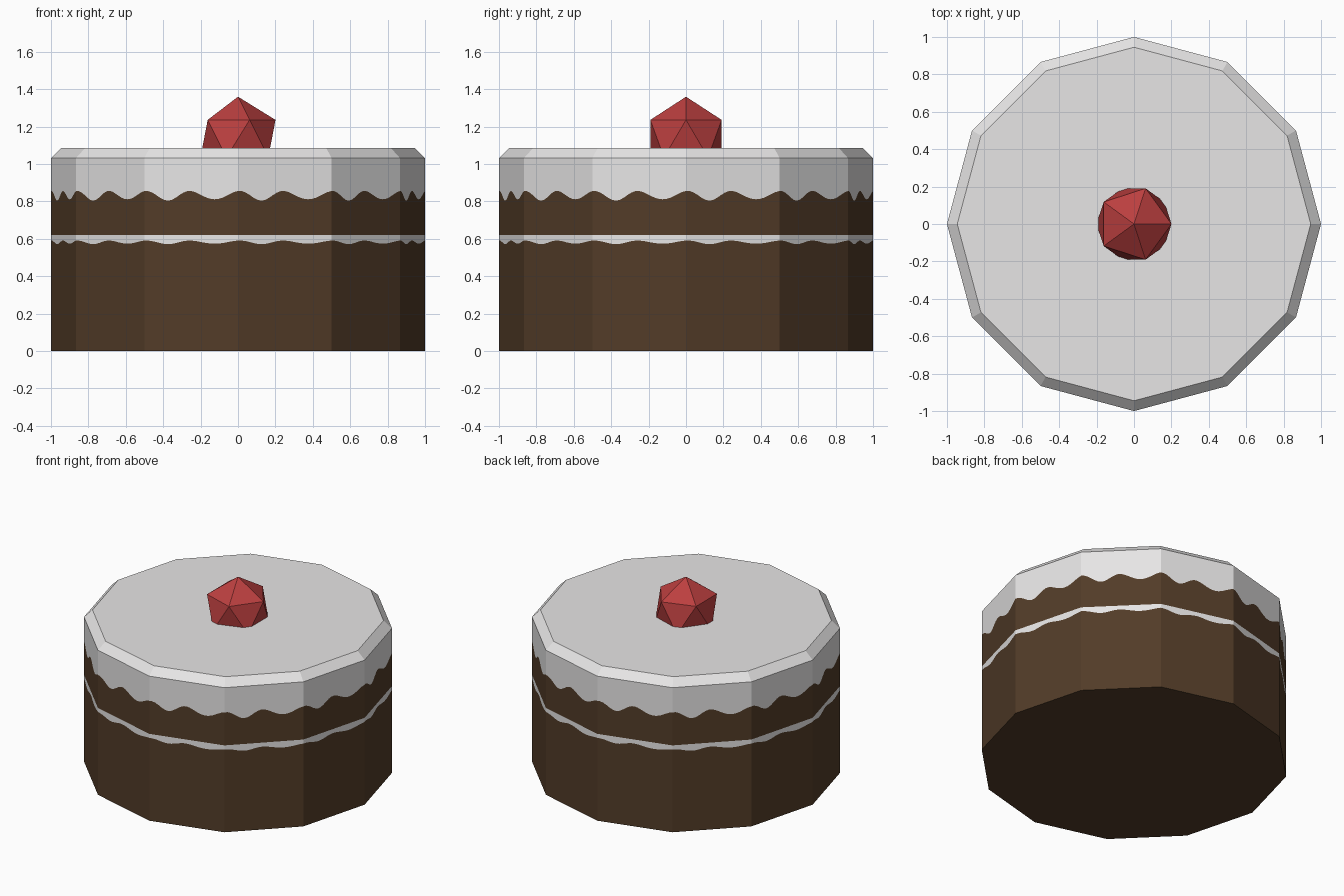
import bpy, bmesh, math

if "Cube" in bpy.data.objects:
    bpy.data.objects.remove(bpy.data.objects["Cube"])

def material(name, rgb):
    m = bpy.data.materials.new(name)
    m.diffuse_color = (*rgb, 1)
    m.use_nodes = True
    m.node_tree.nodes["Principled BSDF"].inputs["Base Color"].default_value = m.diffuse_color
    return m

icing = material("white icing", (0.82, 0.81, 0.81))
sponge = material("chocolate sponge", (0.085, 0.045, 0.021))
red = material("cherry red", (0.50, 0.05, 0.05))

def finish(bm, name, mats):
    me = bpy.data.meshes.new(name)
    bm.to_mesh(me)
    bm.free()
    for m in mats:
        me.materials.append(m)
    ob = bpy.data.objects.new(name, me)
    bpy.context.collection.objects.link(ob)
    return ob

SIDES, STEPS = 12, 24
N = SIDES * STEPS

def ring_point(i, r):
    """Point i along the outline of a twelve-sided ring."""
    k, t = divmod(i, STEPS)
    t /= STEPS
    a, b = (2 * math.pi * j / SIDES for j in (k, k + 1))
    return (r * (math.cos(a) * (1 - t) + math.cos(b) * t),
            r * (math.sin(a) * (1 - t) + math.sin(b) * t))

def wave(i):
    """Two drips per side, slightly uneven."""
    u = 2 * math.pi * i / STEPS
    return math.cos(2 * u) + 0.15 * math.sin(3 * u)

# Cake body: rows of the wall, split along the wavy icing edges
rows = [lambda i: 0.0,
        lambda i: 0.582 + 0.009 * wave(i),
        lambda i: 0.62,
        lambda i: 0.832 + 0.024 * wave(i),
        lambda i: 1.032]
bm = bmesh.new()
rings = [[bm.verts.new((*ring_point(i, 1.0), z(i))) for i in range(N)] for z in rows]
for r in range(len(rows) - 1):
    for i in range(N):
        j = (i + 1) % N
        f = bm.faces.new((rings[r][i], rings[r][j], rings[r + 1][j], rings[r + 1][i]))
        f.material_index = 0 if r % 2 else 1
# Bevelled rim, flat top and base
top = [bm.verts.new((*ring_point(i * STEPS, 0.945), 1.085)) for i in range(SIDES)]
for k in range(SIDES):
    edge = [rings[-1][(k * STEPS + s) % N] for s in range(STEPS + 1)]
    bm.faces.new(edge + [top[(k + 1) % SIDES], top[k]])
bm.faces.new(top)
bm.faces.new(rings[0][::-1]).material_index = 1
finish(bm, "cake", [icing, sponge])

# Cherry: a plain icosahedron sunk into the top
bm = bmesh.new()
bmesh.ops.create_icosphere(bm, subdivisions=1, radius=0.224)
cherry = finish(bm, "cherry", [red])
cherry.location = (0, 0, 1.136)
